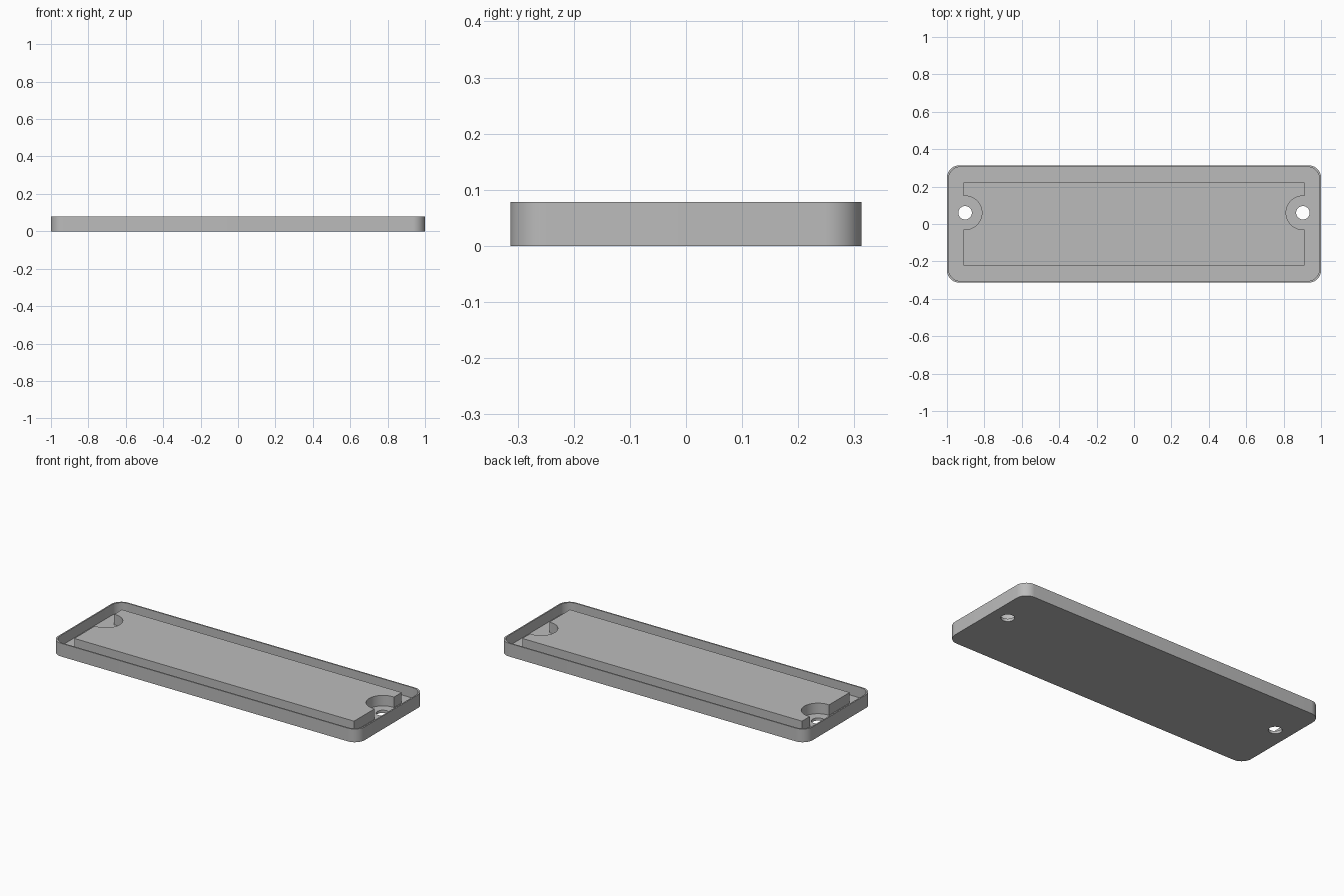
import bpy, bmesh, math

LENGTH, WIDTH, HEIGHT = 2.0, 0.626, 0.078
FLOOR, RIM, CORNER = 0.016, 0.008, 0.065
BLOCK_X, BLOCK_Y = 0.912, 0.222
HOLE_X, HOLE_Y = 0.903, 0.06

cube = bpy.data.objects.get("Cube")
if cube:
    bpy.data.objects.remove(cube, do_unlink=True)

grey = bpy.data.materials.new("plain_grey")
grey.use_nodes = True
colour = (0.5, 0.5, 0.5, 1)
grey.diffuse_color = colour
grey.node_tree.nodes["Principled BSDF"].inputs["Base Color"].default_value = colour


def rounded_rect(half_x, half_y, radius, steps=12):
    """Outline of a rectangle with rounded corners."""
    points = []
    for quarter, (sx, sy) in enumerate([(1, 1), (-1, 1), (-1, -1), (1, -1)]):
        for i in range(steps + 1):
            a = math.pi / 2 * (quarter + i / steps)
            points.append((sx * (half_x - radius) + radius * math.cos(a),
                           sy * (half_y - radius) + radius * math.sin(a)))
    return points


def rectangle(half_x, half_y):
    return [(half_x, half_y), (-half_x, half_y), (-half_x, -half_y), (half_x, -half_y)]


def circle(x, y, radius, count=48):
    return [(x + radius * math.cos(math.tau * i / count),
             y + radius * math.sin(math.tau * i / count)) for i in range(count)]


def prism(name, outline, bottom, top):
    """Solid made by raising an outline from bottom to top."""
    bm = bmesh.new()
    face = bm.faces.new([bm.verts.new((x, y, bottom)) for x, y in outline])
    raised = bmesh.ops.extrude_face_region(bm, geom=[face])["geom"]
    bmesh.ops.translate(bm, vec=(0, 0, top - bottom),
                        verts=[v for v in raised if isinstance(v, bmesh.types.BMVert)])
    bmesh.ops.recalc_face_normals(bm, faces=bm.faces)
    mesh = bpy.data.meshes.new(name)
    bm.to_mesh(mesh)
    bm.free()
    mesh.materials.append(grey)
    obj = bpy.data.objects.new(name, mesh)
    bpy.context.collection.objects.link(obj)
    return obj


def activate(obj):
    bpy.ops.object.select_all(action="DESELECT")
    obj.select_set(True)
    bpy.context.view_layer.objects.active = obj


def cut(target, cutter):
    """Subtract the cutter from the target and discard it."""
    cutter.hide_render = True
    mod = target.modifiers.new("cut", "BOOLEAN")
    mod.operation, mod.solver, mod.object = "DIFFERENCE", "EXACT", cutter
    activate(target)
    bpy.ops.object.modifier_apply(modifier=mod.name)
    bpy.data.objects.remove(cutter, do_unlink=True)


# Shallow tray with a thin rim
tray = prism("tray", rounded_rect(LENGTH / 2, WIDTH / 2, CORNER), 0, HEIGHT)
cut(tray, prism("cavity", rounded_rect(LENGTH / 2 - RIM, WIDTH / 2 - RIM, CORNER),
                FLOOR, HEIGHT + 0.1))

# Raised block, level with the rim
block = prism("raised_block", rectangle(BLOCK_X, BLOCK_Y), FLOOR, HEIGHT)

# Screw holes in the floor and round notches in the block at both ends
for side in (-1, 1):
    cut(tray, prism("hole", circle(side * HOLE_X, HOLE_Y, 0.036), -0.1, 0.2))
    cut(block, prism("notch", circle(side * HOLE_X, HOLE_Y, 0.09), -0.1, 0.2))

for obj in (tray, block):
    activate(obj)
    bpy.ops.object.shade_smooth_by_angle(angle=math.radians(30))
